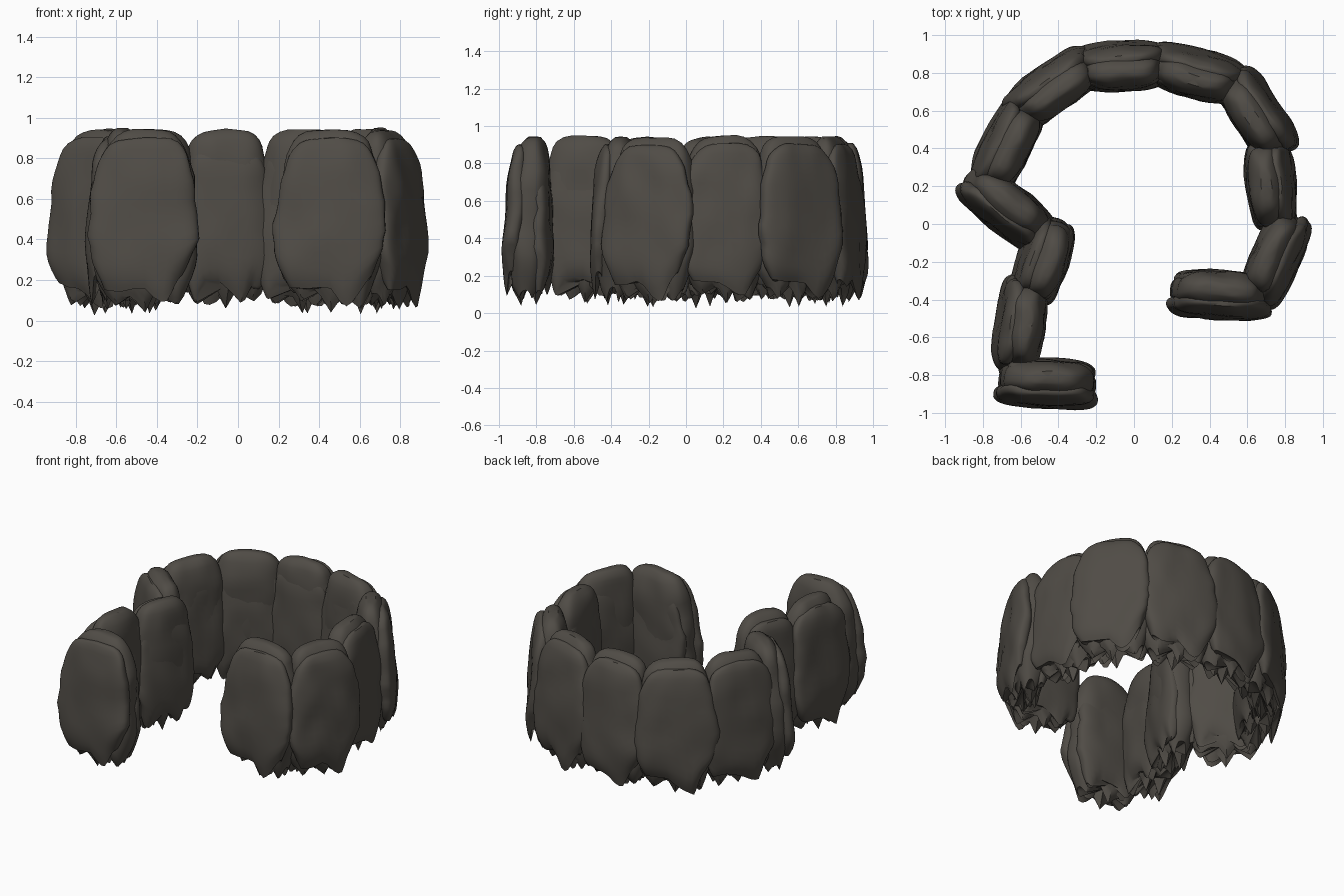
import bpy, bmesh, math, random
from mathutils import Vector, noise

if "Cube" in bpy.data.objects:
    bpy.data.objects.remove(bpy.data.objects["Cube"])

random.seed(4)
mat = bpy.data.materials.new("dark grey brown")
mat.diffuse_color = (0.080, 0.072, 0.061, 1)
mat.use_nodes = True
mat.node_tree.nodes["Principled BSDF"].inputs["Base Color"].default_value = mat.diffuse_color


def interp(pts, x):
    for (a, fa), (b, fb) in zip(pts, pts[1:]):
        if x <= b:
            k = max(0, (x - a) / (b - a))
            return fa + (fb - fa) * k
    return pts[-1][1]


# Width and thickness of a slab from its bottom (0) to its top (1)
WIDTH = [(0, .74), (.05, .86), (.14, .96), (.3, 1), (.5, .98), (.68, .93),
         (.82, .84), (.91, .74), (.96, .62), (.99, .46), (1, .3)]
THICK = [(0, .4), (.06, .7), (.15, .92), (.3, 1), (.6, .95), (.82, .84),
         (.92, .68), (.97, .5), (1, .25)]
ROWS = [0, .03, .07, .12, .18, .25, .33, .41, .49, .57, .65, .72, .78, .84, .89, .93, .965, .99, 1]
N = 40

# Ragged lower edges: height of the hem across the slab, from left to right
HEM_OUT = [(-1, .26), (-.75, .17), (-.45, .16), (-.2, .17), (.05, .14),
           (.25, .07), (.42, .08), (.6, .17), (1, .32)]
HEM_MID = [(-1, .18), (-.7, .13), (-.55, .07), (-.35, .14), (-.2, .12),
           (0, .05), (.15, .13), (.4, .12), (.6, .06), (.8, .16), (1, .22)]
HEM_IN = [(-1, .24), (-.8, .14), (-.6, .16), (-.35, .07), (-.15, .15),
          (.2, .18), (.45, .16), (.65, .09), (.85, .15), (1, .25)]


def layer(bm, place, half_w, half_t, v0, lean, top, hem, seed):
    """One puffed, ragged sheet lofted from bottom to top."""
    rings = []
    for t in ROWS:
        ring = []
        for i in range(N):
            a = 2 * math.pi * i / N
            c, s = math.cos(a), math.sin(a)
            cu = math.copysign(abs(c) ** .75, c)
            sv = math.copysign(abs(s) ** .75, s)
            # wavy outline that differs left and right
            wob = 1 + .085 * noise.noise(Vector((seed, t * 6.5, 9 if c > 0 else 2)))
            u = cu * half_w * interp(WIDTH, t) * wob
            v = v0 + sv * half_t * interp(THICK, t) + lean * (.5 - t)
            lift = interp(hem, max(-1, min(1, cu * interp(WIDTH, t))))
            z = .14 + t * (top - .14) + (lift - .14) * (1 - t) ** 3
            n = noise.noise_vector(Vector((u * 7, v * 7 + seed, z * 5)))
            u += n.x * .014
            v += n.y * .016
            z += n.z * .012
            ring.append(bm.verts.new(place(u, v, z)))
        rings.append(ring)
    for lo, hi in zip(rings, rings[1:]):
        for i in range(N):
            j = (i + 1) % N
            bm.faces.new((lo[i], lo[j], hi[j], hi[i]))
    for ring, zc in ((rings[0], .17), (rings[-1], top + .004)):
        mid = sum((v.co for v in ring), Vector()) / N
        mid.z = zc
        m = bm.verts.new(mid)
        for i in range(N):
            bm.faces.new((ring[i], m, ring[(i + 1) % N]))


def slab(name, x, y, facing, half_w, dz, seed):
    """Three overlapping sheets; facing is the outward direction in degrees."""
    f = math.radians(facing)
    out = Vector((math.cos(f), math.sin(f), 0))
    tan = Vector((-out.y, out.x, 0))

    def place(u, v, z):
        return Vector((x, y, z)) + tan * u + out * v

    def jag(hem):
        return [(p, h + dz + random.uniform(-.02, .02)) for p, h in hem]

    bm = bmesh.new()
    # main pillow, outer skirt, inner skirt
    layer(bm, place, half_w * .96, .112, -.015, .03, .94 + dz * .4, jag(HEM_MID), seed)
    layer(bm, place, half_w, .068, .058, .045, .90 + dz * .4, jag(HEM_OUT), seed + 31)
    layer(bm, place, half_w * .93, .062, -.068, -.01, .86, jag(HEM_IN), seed + 57)
    bmesh.ops.recalc_face_normals(bm, faces=bm.faces)
    me = bpy.data.meshes.new(name)
    bm.to_mesh(me)
    bm.free()
    me.materials.append(mat)
    ob = bpy.data.objects.new(name, me)
    bpy.context.collection.objects.link(ob)
    return ob


# Open, winding ring of slabs: x, y, outward direction, half width, hem shift
SLABS = [
    (-.46, -.845, -93, .270, .00), (-.60, -.53, 172, .255, .01),
    (-.48, -.19, 162, .235, .00), (-.68, .09, -128, .270, .00),
    (-.67, .42, 154, .265, .01), (-.43, .72, 125, .265, .00),
    (-.06, .835, 94, .245, .01), (.33, .795, 74, .260, .00),
    (.65, .58, 34, .260, .00), (.725, .21, 6, .250, .01),
    (.75, -.18, -24, .255, -.01), (.46, -.375, -94, .275, .00),
]
for k, (x, y, f, w, dz) in enumerate(SLABS):
    ob = slab("slab_%02d" % (k + 1), x, y, f, w, dz, k * 7.3 + 1.7)
    ob.select_set(True)
    bpy.context.view_layer.objects.active = ob
bpy.ops.object.shade_smooth_by_angle(angle=math.radians(40))
